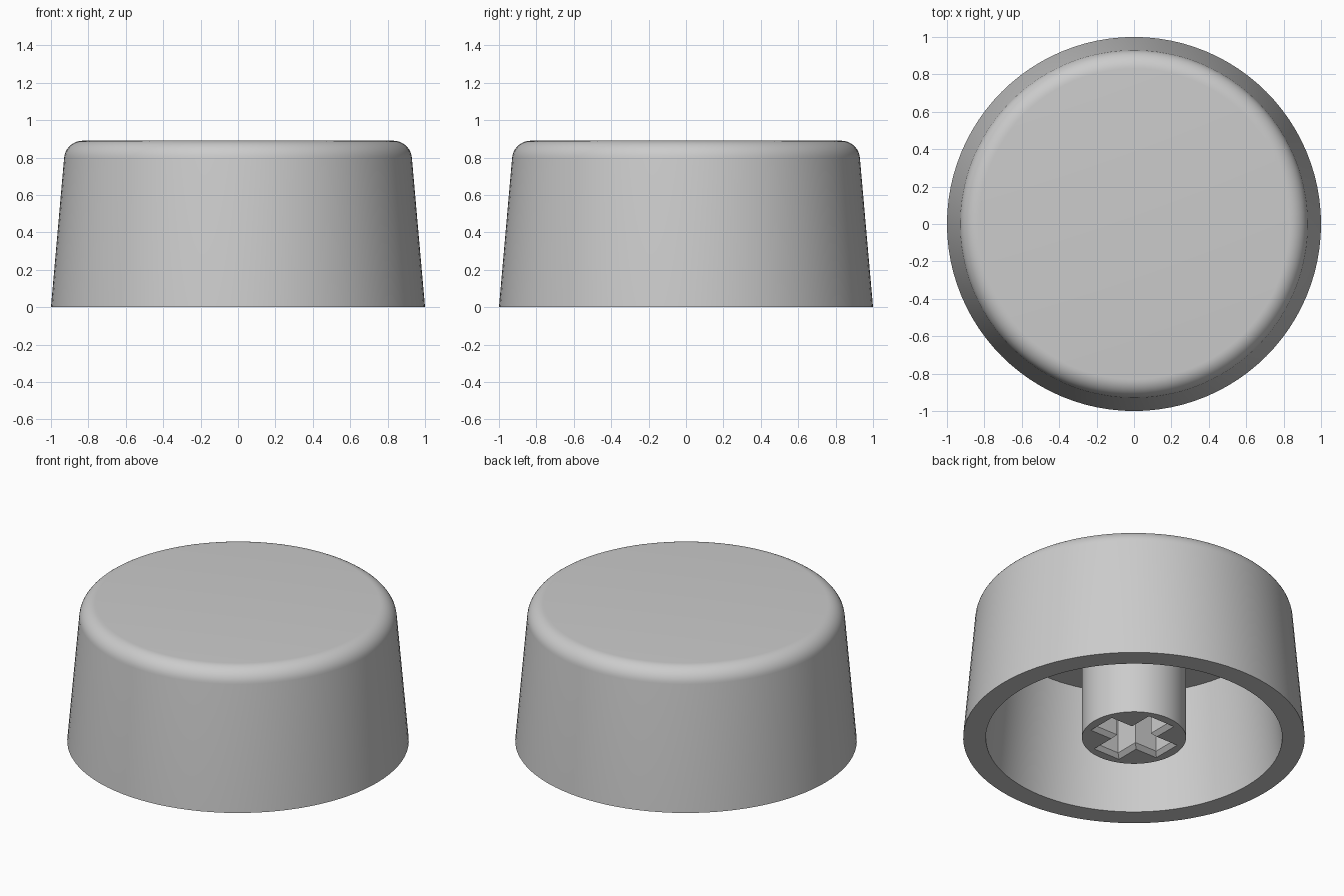
import bpy, bmesh
from math import sin, cos, pi, radians

cube = bpy.data.objects.get("Cube")
if cube:
    bpy.data.objects.remove(cube, do_unlink=True)

SEGMENTS = 96
CEILING = 0.765

grey = bpy.data.materials.new("light_grey_plastic")
grey.use_nodes = True
grey.diffuse_color = (0.6, 0.6, 0.6, 1)
grey.node_tree.nodes["Principled BSDF"].inputs["Base Color"].default_value = (0.6, 0.6, 0.6, 1)


def circle(r, z):
    return [(r * cos(2 * pi * i / SEGMENTS), r * sin(2 * pi * i / SEGMENTS), z)
            for i in range(SEGMENTS)]


def cross(l, w, z):
    """Plus-shaped outline with arm length l and half width w."""
    arm = [(l, -w), (l, w), (w, w)]
    pts = []
    for k in range(4):
        c, s = round(cos(k * pi / 2)), round(sin(k * pi / 2))
        pts += [(c * x - s * y, s * x + c * y, z) for x, y in arm]
    return pts


def add_rings(bm, outlines):
    """Join matching outlines with quads and return the vertex rings."""
    rings = [[bm.verts.new(p) for p in o] for o in outlines]
    for a, b in zip(rings, rings[1:]):
        n = len(a)
        for i in range(n):
            j = (i + 1) % n
            bm.faces.new((a[i], a[j], b[j], b[i]))
    return rings


def finish(bm, name):
    bmesh.ops.recalc_face_normals(bm, faces=bm.faces)
    mesh = bpy.data.meshes.new(name)
    bm.to_mesh(mesh)
    bm.free()
    mesh.materials.append(grey)
    obj = bpy.data.objects.new(name, mesh)
    bpy.context.collection.objects.link(obj)
    bpy.ops.object.select_all(action="DESELECT")
    obj.select_set(True)
    bpy.context.view_layer.objects.active = obj
    bpy.ops.object.shade_smooth_by_angle(angle=radians(30))
    return obj


# Hollow tapered cap with a rounded top edge
fillet = [(0.83 + 0.1 * cos(a), 0.79 + 0.1 * sin(a))
          for a in (radians(5 + 85 * i / 10) for i in range(11))]
profile = [(0.80, CEILING), (0.868, 0), (1, 0)] + fillet
bm = bmesh.new()
rings = add_rings(bm, [circle(r, z) for r, z in profile])
bm.faces.new(rings[0])
bm.faces.new(rings[-1])
finish(bm, "cap_shell")

# Round stem with a chamfered cross-shaped socket
bm = bmesh.new()
wall = add_rings(bm, [circle(0.305, 0), circle(0.305, CEILING)])
socket = add_rings(bm, [cross(0.25, 0.095, 0), cross(0.228, 0.07, 0.025),
                        cross(0.228, 0.07, 0.45)])
bm.faces.new(socket[-1])
rim = [bm.edges.get((ring[i - 1], ring[i]))
       for ring in (wall[0], socket[0]) for i in range(len(ring))]
bmesh.ops.triangle_fill(bm, edges=rim, use_beauty=True, normal=(0, 0, -1))
finish(bm, "stem")
